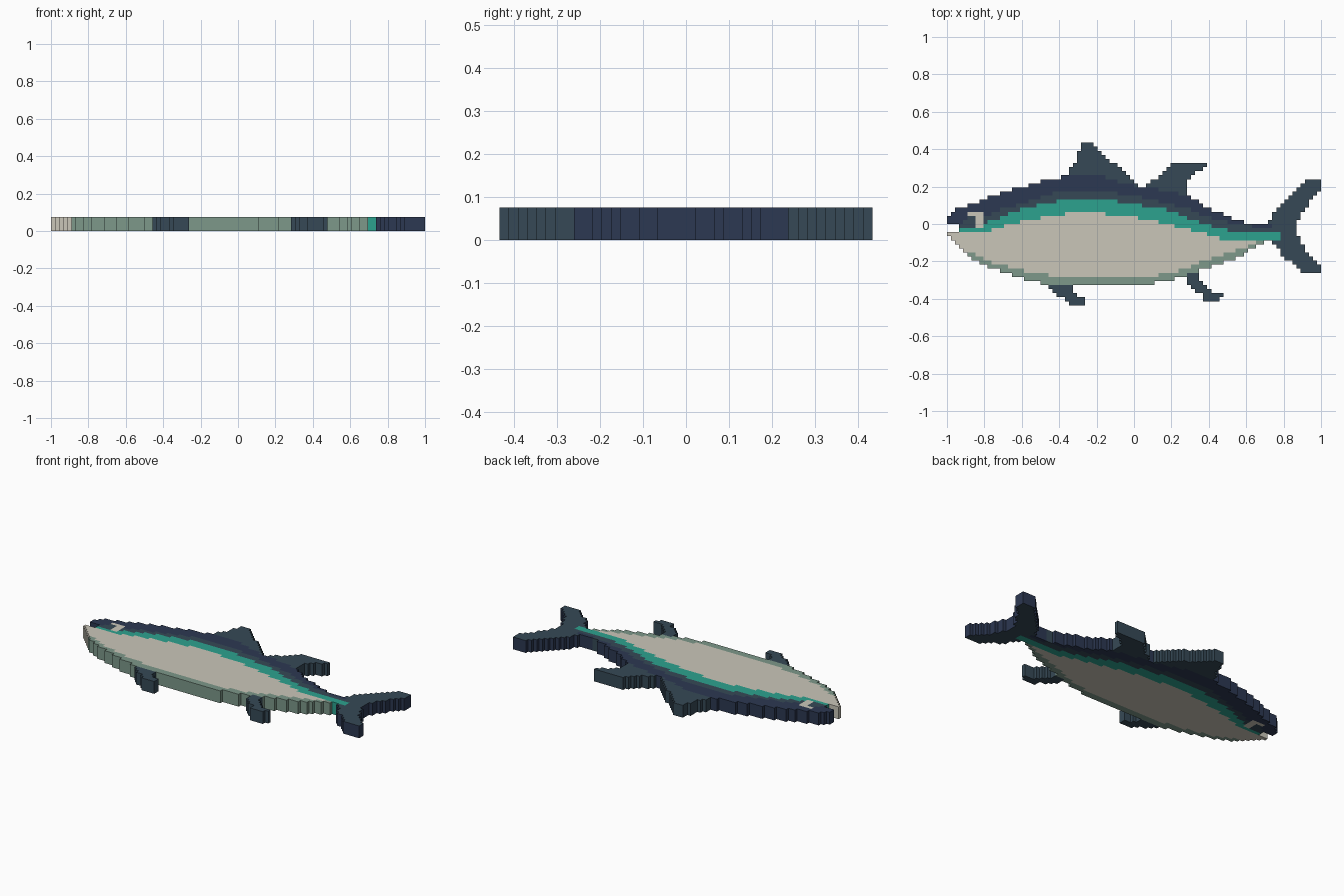
import bpy, bmesh

if "Cube" in bpy.data.objects:
    bpy.data.objects.remove(bpy.data.objects["Cube"])

CELL = 2 / 92          # one pixel step
NX, NY = 92, 40
THICK = 0.075


def srgb(r, g, b):
    def lin(c):
        c /= 255
        return c / 12.92 if c < 0.04045 else ((c + 0.055) / 1.055) ** 2.4
    return (lin(r), lin(g), lin(b), 1)


def material(name, *rgb):
    m = bpy.data.materials.new(name)
    m.diffuse_color = srgb(*rgb)
    m.use_nodes = True
    m.node_tree.nodes["Principled BSDF"].inputs["Base Color"].default_value = m.diffuse_color
    return m


navy = material("navy", 44, 56, 82)
slate = material("slate", 54, 73, 86)
teal = material("teal", 44, 162, 143)
cream = material("cream", 202, 198, 185)
sage = material("sage", 125, 152, 138)


def curve(pts, x):
    """Height of a polyline profile at x."""
    if x <= pts[0][0]:
        return pts[0][1]
    for (x0, y0), (x1, y1) in zip(pts, pts[1:]):
        if x <= x1:
            return y0 + (y1 - y0) * (x - x0) / (x1 - x0)
    return pts[-1][1]


def inside(poly, x, y):
    hit = False
    for (x0, y0), (x1, y1) in zip(poly, poly[1:] + poly[:1]):
        if (y0 > y) != (y1 > y) and x < x0 + (x1 - x0) * (y - y0) / (y1 - y0):
            hit = not hit
    return hit


# Body bands, from the back line down to the belly line
back = [(-1, .04), (-.95, .075), (-.82, .125), (-.72, .165), (-.56, .21), (-.45, .24), (-.33, .26),
        (-.17, .255), (0, .205), (.16, .18), (.29, .15), (.38, .095), (.46, .06), (.56, .02), (.63, 0), (.73, 0)]
navy_low = [(-1, 0), (-.82, .025), (-.7, .08), (-.55, .125), (-.4, .175), (-.15, .175), (0, .15),
            (.14, .115), (.3, .075), (.42, .03), (.55, -.005), (.73, -.02)]
teal_top = [(-1, -.03), (-.82, -.005), (-.72, .035), (-.56, .09), (-.42, .12), (-.1, .12), (.02, .1),
            (.17, .08), (.3, .03), (.4, -.01), (.5, -.035), (.73, -.035)]
teal_low = [(-1, -.045), (-.8, -.04), (-.72, -.02), (-.61, .01), (-.48, .035), (-.33, .06), (-.2, .06),
            (-.02, .04), (.14, .01), (.3, -.03), (.38, -.05), (.48, -.08), (.68, -.09)]
cream_low = [(-1, -.1), (-.94, -.13), (-.88, -.15), (-.8, -.19), (-.72, -.22), (-.58, -.25), (-.42, -.28),
             (.1, -.28), (.25, -.245), (.39, -.195), (.54, -.145), (.65, -.1), (.7, -.09)]
belly = [(-1, -.055), (-.97, -.09), (-.93, -.125), (-.88, -.17), (-.83, -.21), (-.72, -.25), (-.61, -.29),
         (-.48, -.32), (-.41, -.335), (.1, -.335), (.11, -.315), (.27, -.28), (.35, -.245), (.46, -.215),
         (.55, -.18), (.62, -.14), (.66, -.11), (.7, -.095), (.73, -.09)]

# Fin outlines
fins = {
    "front_dorsal_fin": [(-.38, .2), (-.37, .25), (-.3, .36), (-.275, .44), (-.235, .44), (-.17, .38),
                         (-.08, .3), (.04, .2)],
    "rear_dorsal_fin": [(.03, .17), (.05, .195), (.11, .24), (.16, .28), (.215, .325), (.405, .325),
                        (.39, .3), (.34, .285), (.29, .245), (.28, .21), (.29, .16), (.38, .09)],
    "pelvic_fin": [(-.49, -.31), (-.42, -.37), (-.35, -.42), (-.33, -.44), (-.27, -.44), (-.27, -.4),
                   (-.3, -.385), (-.325, -.36), (-.33, -.31)],
    "anal_fin": [(.265, -.27), (.3, -.335), (.35, -.37), (.39, -.415), (.46, -.415), (.48, -.38),
                 (.42, -.36), (.385, -.32), (.34, -.28), (.33, -.24)],
    "tail_fin": [(.72, .01), (.74, .05), (.79, .1), (.83, .15), (.88, .195), (.93, .24), (1, .24),
                 (1, .185), (.955, .145), (.93, .105), (.895, .06), (.875, 0), (.875, -.06),
                 (.9, -.11), (.93, -.15), (.97, -.2), (1.01, -.23), (1, -.27), (.93, -.27), (.88, -.24),
                 (.83, -.2), (.79, -.16), (.76, -.12), (.71, -.085)],
}


def part_at(x, y):
    """Name of the part that owns a pixel, or None outside the fish."""
    if x < -.925 and -.04 < y < 0:                       # open mouth
        return None
    if -.885 < x < -.815 and -.015 < y < .062:           # eye and its ring
        return "eye_ring" if y > .038 or x > -.842 else "eye"
    if .5 < x < .78 and -.1 < y < -.035 and y > curve(teal_low, x):
        return "side_stripe"
    if x < .73 and curve(belly, x) < y < curve(back, x):
        if y > curve(navy_low, x):
            return "back"
        if y > curve(teal_top, x):
            return "upper_flank"
        if y > curve(teal_low, x) and x > -.96:
            return "side_stripe"
        return "flank" if y > curve(cream_low, x) or x < -.92 else "belly_edge"
    for name, poly in fins.items():
        if inside(poly, x, y):
            return name
    return None


owner = {}
for i in range(NX):
    for j in range(NY):
        name = part_at(-1 + (i + .5) * CELL, (j + .5 - NY / 2) * CELL)
        if name:
            owner[i, j] = name


def build(name, face_mat, wall_mat):
    """Extruded slab of one part's pixels; walls only on the fish's outline."""
    bm = bmesh.new()
    verts = {}

    def v(i, j, k):
        if (i, j, k) not in verts:
            verts[i, j, k] = bm.verts.new((-1 + i * CELL, (j - NY / 2) * CELL, k * THICK))
        return verts[i, j, k]

    for (i, j), part in owner.items():
        if part != name:
            continue
        ring = [(i, j), (i + 1, j), (i + 1, j + 1), (i, j + 1)]
        bm.faces.new([v(*p, 1) for p in ring])
        bm.faces.new([v(*p, 0) for p in reversed(ring)])
        for n, (di, dj) in enumerate([(0, -1), (1, 0), (0, 1), (-1, 0)]):
            if (i + di, j + dj) not in owner:
                a, b = ring[n], ring[(n + 1) % 4]
                f = bm.faces.new([v(*a, 0), v(*b, 0), v(*b, 1), v(*a, 1)])
                f.material_index = 1 if wall_mat != face_mat else 0
    me = bpy.data.meshes.new(name)
    bm.to_mesh(me)
    bm.free()
    me.materials.append(face_mat)
    if wall_mat != face_mat:
        me.materials.append(wall_mat)
    bpy.context.collection.objects.link(bpy.data.objects.new(name, me))


# Body parts
build("back", navy, navy)
build("upper_flank", slate, slate)
build("side_stripe", teal, teal)
build("flank", cream, cream)
build("belly_edge", sage, sage)
build("eye", slate, slate)
build("eye_ring", cream, cream)
# Fins; the tail has a navy rim
for fin in fins:
    build(fin, slate, navy if fin == "tail_fin" else slate)
